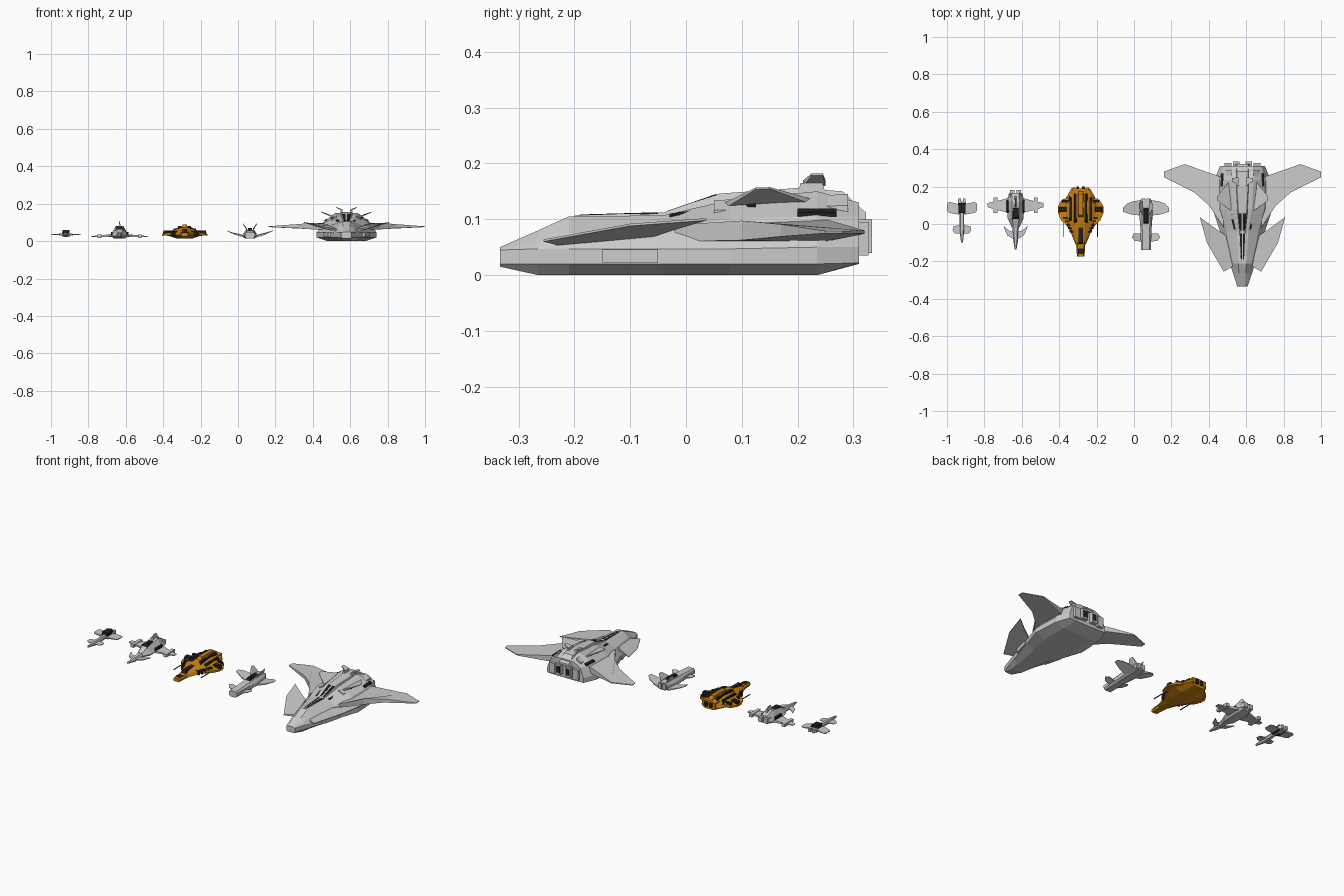
import bpy, bmesh

def mat(name, c):
    m = bpy.data.materials.new(name)
    m.diffuse_color = (*c, 1)
    return m

BLACK = mat("black", (0.015, 0.015, 0.015))
ORANGE = mat("orange", (0.6, 0.22, 0.005))

def finish(name, bm, cx, m=None):
    bmesh.ops.recalc_face_normals(bm, faces=bm.faces)
    me = bpy.data.meshes.new(name)
    bm.to_mesh(me)
    bm.free()
    ob = bpy.data.objects.new(name, me)
    ob.location.x = cx
    if m:
        me.materials.append(m)
    bpy.context.collection.objects.link(ob)

def bridge(bm, rings):
    rs = [[bm.verts.new(p) for p in r] for r in rings]
    n = len(rs[0])
    for a, b in zip(rs, rs[1:]):
        for i in range(n):
            bm.faces.new((a[i], a[(i + 1) % n], b[(i + 1) % n], b[i]))
    bm.faces.new(rs[0])
    bm.faces.new(rs[-1][::-1])

def loft(name, cx, stations, m=None):
    """Symmetric hull: stations are (y, half section from bottom to top)."""
    bm = bmesh.new()
    bridge(bm, [[(x, y, z) for x, z in half] + [(-x, y, z) for x, z in half[::-1]]
                for y, half in stations])
    finish(name, bm, cx, m)

def plate(name, cx, pts, m=None):
    """Mirrored panel: outline points are (x, y, z, thickness)."""
    bm = bmesh.new()
    for s in (1, -1):
        bridge(bm, [[(s * x, y, z + k * t / 2) for x, y, z, t in pts] for k in (-1, 1)])
    finish(name, bm, cx, m)

def box(name, cx, x, y, z, m=None, taper=1.0):
    """Box from ranges; mirrored when it does not straddle the centre line."""
    bm = bmesh.new()
    mx, my = sum(x) / 2, sum(y) / 2
    for s in ((1, -1) if x[0] >= 0 else (1,)):
        rings = []
        for zz, k in ((z[0], 1), (z[1], taper)):
            rings.append([(s * (mx + (a - mx) * k), my + (b - my) * k, zz)
                          for a, b in ((x[0], y[0]), (x[1], y[0]), (x[1], y[1]), (x[0], y[1]))])
        bridge(bm, rings)
    finish(name, bm, cx, m)

# ---- Large delta ship ----
C = 0.58
loft("large_hull", C, [
    (-0.333, [(.02, .015), (.028, .02), (.028, .045), (.022, .047), (.01, .05)]),
    (-0.265, [(.03, 0), (.05, .02), (.05, .047), (.04, .06), (.018, .08)]),
    (-0.21, [(.04, 0), (.068, .02), (.068, .047), (.05, .075), (.022, .105)]),
    (-0.04, [(.07, 0), (.12, .02), (.12, .047), (.085, .085), (.03, .107)]),
    (0.08, [(.1, 0), (.16, .02), (.16, .047), (.115, .1), (.05, .135)]),
    (0.235, [(.1, 0), (.15, .02), (.15, .05), (.12, .105), (.06, .15)]),
    (0.31, [(.08, .02), (.12, .022), (.12, .05), (.1, .105), (.055, .13)])])
loft("large_spine", C, [
    (-0.20, [(.01, .09), (.008, .107)]), (-0.04, [(.02, .09), (.014, .112)]),
    (0.06, [(.035, .1), (.022, .146)]), (0.2, [(.045, .1), (.03, .156)]),
    (0.28, [(.045, .1), (.03, .15)]), (0.322, [(.04, .1), (.03, .112)])])
plate("large_main_wing", C, [
    (.10, -.02, .075, .03), (.18, .10, .08, .035), (.26, .17, .08, .022), (.42, .25, .077, .004),
    (.42, .28, .077, .004), (.31, .32, .077, .006), (.11, .25, .08, .04)])
plate("large_front_wing", C, [
    (.05, -.225, .058, .012), (.10, -.255, .062, .004), (.19, -.10, .09, .004), (.228, .037, .1, .004),
    (.15, -.02, .085, .008), (.09, -.06, .075, .014)])
plate("large_upper_fin", C, [
    (.06, .07, .125, .01), (.135, .125, .155, .003), (.135, .15, .156, .003), (.07, .23, .13, .01)])
box("large_mast", C, (.02, .032), (.20, .25), (.145, .165), taper=.8)
plate("large_antenna", C, [
    (.02, .21, .165, .01), (.055, .225, .18, .004), (.055, .245, .18, .004), (.02, .25, .165, .01)])
box("large_engine", C, (.015, .05), (.28, .333), (.04, .10))
box("large_outer_engine", C, (.06, .095), (.28, .327), (.035, .095))
box("large_engine_glow", C, (.02, .045), (.30, .3335), (.05, .09), BLACK)
plate("large_intake", C, [
    (.08, -.15, .034, .024), (.098, -.15, .034, .024), (.124, -.05, .034, .024), (.10, -.05, .034, .024)])
plate("large_side_window", C, [
    (.036, -.03, .107, .006), (.046, -.03, .102, .006), (.085, .125, .121, .006), (.07, .125, .13, .006)], BLACK)
plate("large_rear_window", C, [
    (.105, .2, .115, .008), (.118, .2, .108, .008), (.114, .27, .108, .008), (.1, .27, .115, .008)], BLACK)
plate("large_canopy", C, [
    (.003, -.19, .107, .003), (.008, -.19, .106, .003), (.014, -.05, .111, .003), (.003, -.05, .111, .003)], BLACK)
plate("large_canopy_rear", C, [
    (.004, -.035, .113, .003), (.014, -.035, .113, .003), (.022, .055, .144, .003), (.004, .055, .144, .003)], BLACK)
plate("large_shoulder_rib", C, [
    (.05, .05, .128, .012), (.08, .05, .11, .012), (.09, .29, .115, .02), (.06, .29, .135, .02)])

# ---- Orange gunship ----
C = -0.285
loft("gunship_hull", C, [
    (-0.11, [(.015, .025), (.028, .032), (.02, .045), (.012, .05)]),
    (-0.04, [(.025, .018), (.055, .032), (.045, .05), (.02, .062)]),
    (0.02, [(.04, .015), (.095, .032), (.07, .052), (.025, .072)]),
    (0.10, [(.045, .015), (.10, .034), (.07, .056), (.025, .08)]),
    (0.19, [(.03, .02), (.05, .035), (.045, .055), (.02, .07)])], ORANGE)
loft("gunship_boom", C, [
    (-0.175, [(.016, .025), (.02, .035), (.014, .045)]),
    (-0.05, [(.02, .022), (.028, .035), (.02, .055)])], ORANGE)
plate("gunship_shoulder", C, [
    (.07, -.01, .04, .018), (.105, .02, .036, .012), (.122, .06, .033, .008),
    (.122, .095, .033, .008), (.10, .13, .036, .014), (.06, .145, .04, .02)], ORANGE)
box("gunship_shoulder_panel", C, (.072, .118), (.062, .092), (.034, .056), BLACK, .8)
box("gunship_shoulder_strip", C, (.06, .10), (.115, .128), (.034, .056), BLACK, .9)
box("gunship_spine", C, (-.016, .016), (.03, .18), (.065, .088), ORANGE, .75)
box("gunship_spine_vent", C, (.02, .036), (.0, .17), (.056, .081), BLACK, .8)
box("gunship_flank_vent", C, (.046, .062), (.01, .15), (.045, .068), BLACK, .8)
box("gunship_engine", C, (.008, .022), (.16, .2), (.035, .06), BLACK)
box("gunship_outer_engine", C, (.028, .044), (.15, .195), (.035, .065), ORANGE)
box("gunship_nose_panel", C, (-.014, .014), (-.16, -.13), (.04, .05), BLACK)
box("gunship_cockpit", C, (-.014, .014), (-.11, -.01), (.045, .066), BLACK, .8)
for i in range(5):
    y = -0.045 + i * 0.018
    box("gunship_rib", C, (.035 + i * .007, .06 + i * .008), (y, y + .01), (.028, .053), BLACK, .9)
box("gunship_gun", C, (.088, .092), (-.07, .06), (.03, .034), BLACK)

# ---- Winged fighter with crescent foreplane ----
C = -0.633
loft("fighter_hull", C, [
    (-0.02, [(.012, .02), (.02, .03), (.012, .045)]),
    (0.03, [(.025, .013), (.042, .03), (.018, .065)]),
    (0.12, [(.03, .013), (.048, .03), (.02, .082)]),
    (0.165, [(.02, .02), (.035, .03), (.018, .065)])])
loft("fighter_neck", C, [
    (-0.135, [(.003, .024), (.005, .028), (.003, .032)]),
    (-0.08, [(.01, .017), (.014, .027), (.007, .038)]),
    (0.0, [(.012, .02), (.018, .03), (.01, .045)])])
plate("fighter_wing", C, [
    (.035, .06, .03, .014), (.10, .075, .027, .008), (.15, .09, .025, .004),
    (.15, .112, .025, .004), (.09, .125, .027, .01), (.035, .14, .03, .016)])
plate("fighter_foreplane", C, [
    (.005, -.085, .028, .008), (.045, -.06, .028, .005), (.066, -.01, .028, .003), (.035, -.035, .028, .005),
    (.005, -.045, .028, .008)])
box("fighter_wing_pod", C, (.098, .118), (.06, .142), (.017, .035))
box("fighter_canopy", C, (-.022, .022), (.02, .10), (.055, .078), BLACK, .6)
box("fighter_tail_fin", C, (-.005, .005), (.09, .15), (.075, .105), taper=.4)
box("fighter_engine", C, (.006, .03), (.14, .182), (.028, .055))
box("fighter_side_vent", C, (.036, .048), (.06, .13), (.032, .05), BLACK, .8)

# ---- Smallest scout ----
C = -0.92
loft("scout_fuselage", C, [
    (-0.10, [(.003, .03), (.005, .034), (.003, .039)]),
    (-0.04, [(.008, .022), (.012, .033), (.007, .045)]),
    (0.05, [(.008, .025), (.012, .035), (.008, .046)]),
    (0.12, [(.015, .025), (.02, .035), (.014, .05)])])
plate("scout_wing", C, [
    (.015, .05, .036, .01), (.07, .06, .034, .004), (.08, .07, .034, .004),
    (.08, .11, .034, .004), (.065, .118, .034, .004), (.015, .105, .036, .01)])
plate("scout_foreplane", C, [
    (.008, -.05, .034, .005), (.035, -.052, .034, .003), (.05, -.035, .034, .003),
    (.045, -.012, .034, .003), (.008, -.005, .034, .005)])
box("scout_engine_block", C, (-.021, .021), (.055, .115), (.025, .06), BLACK, .85)
box("scout_engine", C, (.006, .02), (.10, .135), (.028, .05))

# ---- Boxy ship with raised wings ----
C = 0.064
loft("boxy_hull", C, [
    (-0.14, [(.018, .013), (.026, .022), (.026, .04), (.018, .048)]),
    (-0.02, [(.02, .013), (.03, .022), (.03, .042), (.02, .055)]),
    (0.05, [(.024, .013), (.036, .022), (.034, .042), (.022, .06)]),
    (0.13, [(.018, .018), (.028, .025), (.028, .05), (.02, .06)])])
plate("boxy_wing", C, [
    (.025, .045, .023, .012), (.075, .05, .035, .006), (.122, .065, .055, .003), (.123, .088, .055, .003),
    (.10, .11, .047, .004), (.06, .124, .033, .006), (.025, .125, .023, .012)])
plate("boxy_foreplane", C, [
    (.02, -.095, .025, .008), (.06, -.09, .036, .004), (.076, -.07, .042, .003),
    (.065, -.05, .038, .004), (.02, -.05, .025, .008)])
box("boxy_engine", C, (.004, .024), (.11, .137), (.025, .055))
box("boxy_canopy", C, (-.014, .014), (.0, .09), (.05, .07), BLACK, .75)
plate("boxy_raised_fin", C, [
    (.016, .045, .062, .01), (.038, .085, .095, .005), (.038, .11, .095, .005), (.018, .12, .062, .01)])
